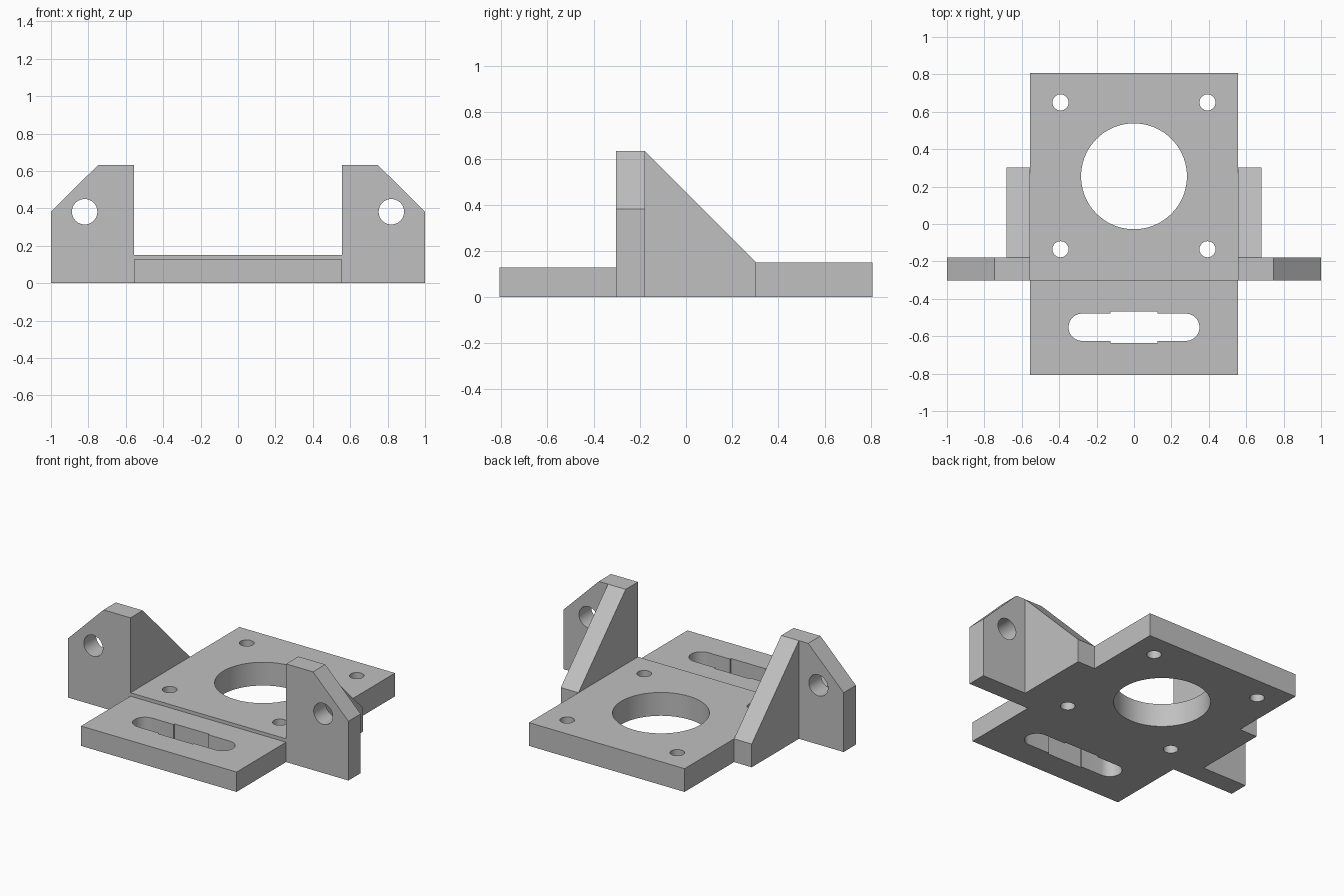
import bpy, bmesh
from math import cos, sin, pi, radians

cube = bpy.data.objects.get("Cube")
if cube:
    bpy.data.objects.remove(cube)

grey = bpy.data.materials.new("light_grey")
grey.use_nodes = True
colour = (0.53, 0.53, 0.53, 1)
grey.diffuse_color = colour
grey.node_tree.nodes["Principled BSDF"].inputs["Base Color"].default_value = colour


def arc(cx, cy, r, start=0, end=2 * pi, n=48):
    """Points along an arc; a full turn leaves out the repeated end point."""
    steps = n if end - start >= 2 * pi else n - 1
    return [(cx + r * cos(start + (end - start) * i / steps),
             cy + r * sin(start + (end - start) * i / steps)) for i in range(n)]


def rect(x0, x1, y0, y1):
    return [(x0, y0), (x1, y0), (x1, y1), (x0, y1)]


def slab(name, outlines, thickness, location, rotation=(0, 0, 0)):
    """Extrude a filled outline; further outlines become through holes."""
    curve = bpy.data.curves.new(name, "CURVE")
    curve.dimensions = "2D"
    curve.fill_mode = "BOTH"
    curve.extrude = thickness / 2
    for pts in outlines:
        spline = curve.splines.new("POLY")
        spline.points.add(len(pts) - 1)
        for p, (x, y) in zip(spline.points, pts):
            p.co = (x, y, 0, 1)
        spline.use_cyclic_u = True
    ob = bpy.data.objects.new(name, curve)
    bpy.context.collection.objects.link(ob)
    ob.location = location
    ob.rotation_euler = [radians(a) for a in rotation]
    bpy.ops.object.select_all(action="DESELECT")
    ob.select_set(True)
    bpy.context.view_layer.objects.active = ob
    bpy.ops.object.convert(target="MESH")
    ob = bpy.context.object
    # Weld caps to walls
    bm = bmesh.new()
    bm.from_mesh(ob.data)
    bmesh.ops.remove_doubles(bm, verts=bm.verts, dist=0.0001)
    bmesh.ops.recalc_face_normals(bm, faces=bm.faces)
    bm.to_mesh(ob.data)
    bm.free()
    ob.data.materials.clear()
    ob.data.materials.append(grey)
    bpy.ops.object.shade_smooth_by_angle(angle=radians(30))
    return ob


half = 0.555        # half width of the plates
front, back = -0.303, -0.178   # faces of the upright ears
thick, thin = 0.15, 0.128

# Motor plate with a large bore and four screw holes
holes = [arc(x, y, 0.043, n=32) for x in (-0.393, 0.393) for y in (-0.135, 0.65)]
slab("motor_plate",
     [rect(-half, half, front, 0.807), arc(0, 0.255, 0.283, n=72)] + holes,
     thick, (0, 0, thick / 2))

# Thinner front plate with a rounded slot widened in the middle
mid, r, end, wide, hw = -0.552, 0.073, 0.277, 0.083, 0.125
slot = (arc(end, mid, r, -pi / 2, pi / 2, 20)
        + [(hw, mid + r), (hw, mid + wide), (-hw, mid + wide), (-hw, mid + r)]
        + arc(-end, mid, r, pi / 2, 3 * pi / 2, 20)
        + [(-hw, mid - r), (-hw, mid - wide), (hw, mid - wide), (hw, mid - r)])
slab("front_plate", [rect(-half, half, -0.807, front), slot],
     thin, (0, 0, thin / 2))

# Upright ears and sloping gussets on both sides
top = 0.633
ear = [(half, 0), (1, 0), (1, 0.382), (0.747, top), (half, top)]
gusset = [(back, 0), (0.303, 0), (0.303, thick), (back, top)]
for side, s in (("left", 1), ("right", -1)):
    slab(side + "_ear",
         [[(s * x, z) for x, z in ear], arc(s * 0.82, 0.382, 0.068)],
         back - front, (0, (front + back) / 2, 0), (90, 0, 0))
    slab(side + "_gusset", [gusset], 0.126, (s * (half + 0.063), 0, 0), (90, 0, 90))
